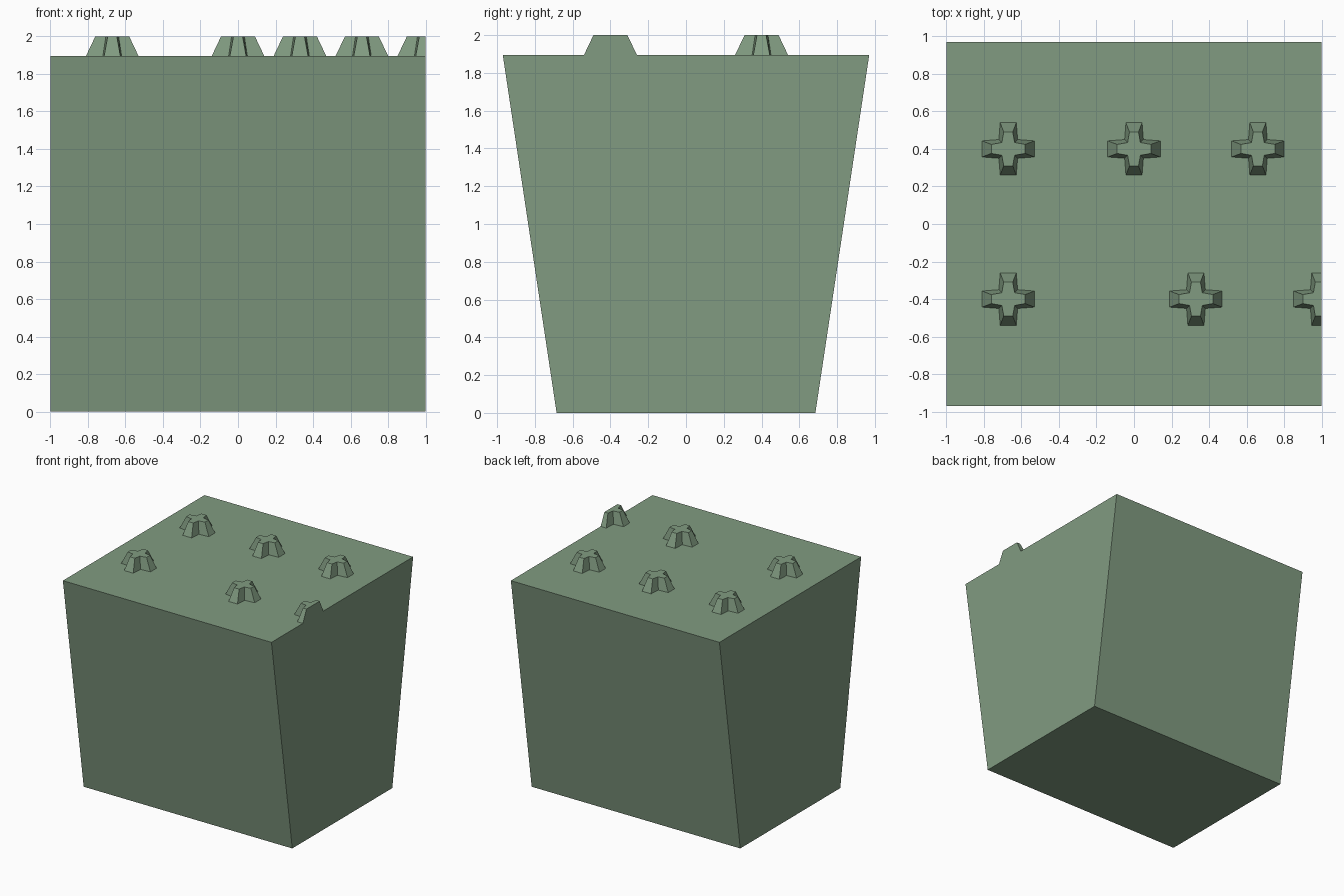
import bpy, bmesh

if "Cube" in bpy.data.objects:
    bpy.data.objects.remove(bpy.data.objects["Cube"])

GREEN = bpy.data.materials.new("muted_green")
GREEN.diffuse_color = (0.22, 0.33, 0.22, 1)
GREEN.use_nodes = True
GREEN.node_tree.nodes["Principled BSDF"].inputs["Base Color"].default_value = GREEN.diffuse_color
BLOCK_TOP, STUD_TOP = 1.895, 2.0


def finish(name, bm):
    bmesh.ops.recalc_face_normals(bm, faces=bm.faces)
    mesh = bpy.data.meshes.new(name)
    bm.to_mesh(mesh)
    bm.free()
    obj = bpy.data.objects.new(name, mesh)
    bpy.context.collection.objects.link(obj)
    mesh.materials.append(GREEN)
    return obj


def loft(bm, lower, upper):
    """Closed solid between two matching outlines."""
    a = [bm.verts.new(p) for p in lower]
    b = [bm.verts.new(p) for p in upper]
    bm.faces.new(a[::-1])
    bm.faces.new(b)
    for i in range(len(a)):
        j = (i + 1) % len(a)
        bm.faces.new((a[i], a[j], b[j], b[i]))


def rectangle(x, y, z):
    return [(-x, -y, z), (x, -y, z), (x, y, z), (-x, y, z)]


def cross(cx, cy, z, reach, tip, inner):
    """Four-armed outline, one arm rotated four times."""
    pts = []
    x_dir, y_dir = (1, 0), (0, 1)
    for _ in range(4):
        for u, v in ((reach, -tip), (reach, tip), (inner, inner)):
            pts.append((cx + u * x_dir[0] + v * y_dir[0],
                        cy + u * x_dir[1] + v * y_dir[1], z))
        x_dir, y_dir = y_dir, (-x_dir[0], -x_dir[1])
    return pts


# Main block: narrower front to back at the base
bm = bmesh.new()
loft(bm, rectangle(1, 0.685, 0), rectangle(1, 0.97, BLOCK_TOP))
finish("tapered_block", bm)

# Cross-shaped studs, the last one sliced by the block's right side
studs = [(-0.67, 0.4), (0, 0.4), (0.66, 0.4),
         (-0.67, -0.4), (0.33, -0.4), (0.99, -0.4)]
for x, y in studs:
    bm = bmesh.new()
    loft(bm, cross(x, y, BLOCK_TOP, 0.14, 0.043, 0.05),
         cross(x, y, STUD_TOP, 0.09, 0.024, 0.034))
    if x + 0.14 > 1:
        cut = bmesh.ops.bisect_plane(
            bm, geom=bm.verts[:] + bm.edges[:] + bm.faces[:],
            plane_co=(1, 0, 0), plane_no=(1, 0, 0), clear_outer=True)
        rim = [e for e in cut["geom_cut"] if isinstance(e, bmesh.types.BMEdge)]
        bmesh.ops.edgeloop_fill(bm, edges=rim)
    finish("top_stud", bm)
